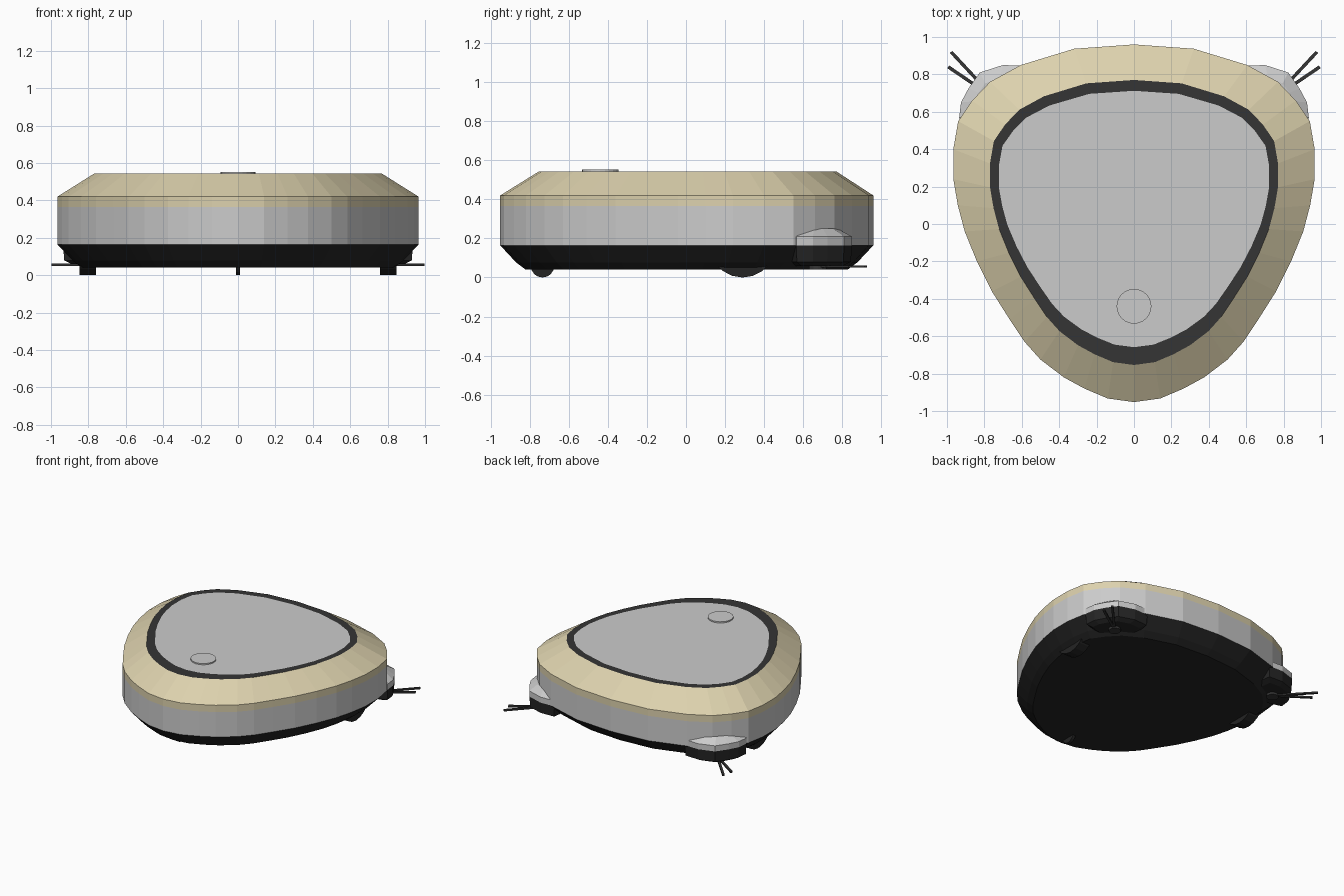
import bpy, bmesh, math
from mathutils import Vector

if "Cube" in bpy.data.objects:
    bpy.data.objects.remove(bpy.data.objects["Cube"])


def material(name, rgb):
    m = bpy.data.materials.new(name)
    m.diffuse_color = (*rgb, 1)
    m.use_nodes = True
    m.node_tree.nodes["Principled BSDF"].inputs["Base Color"].default_value = m.diffuse_color
    return m


BLACK = material("black plastic", (0.018, 0.018, 0.018))
DARK = material("dark trim", (0.035, 0.035, 0.035))
CREAM = material("cream shell", (0.72, 0.64, 0.42))


def finish(bm, name, mat=None):
    bmesh.ops.recalc_face_normals(bm, faces=bm.faces)
    me = bpy.data.meshes.new(name)
    bm.to_mesh(me)
    bm.free()
    ob = bpy.data.objects.new(name, me)
    bpy.context.collection.objects.link(ob)
    if mat:
        me.materials.append(mat)
    return ob


def loft(name, rings, mat=None, bottom=False, top=False):
    bm = bmesh.new()
    loops = [[bm.verts.new(p) for p in ring] for ring in rings]
    for a, b in zip(loops, loops[1:]):
        for i in range(len(a)):
            j = (i + 1) % len(a)
            bm.faces.new((a[i], a[j], b[j], b[i]))
    if bottom:
        bm.faces.new(loops[0][::-1])
    if top:
        bm.faces.new(loops[-1])
    return finish(bm, name, mat)


def cylinder(name, r, depth, loc, sides, axis='Z', mat=None):
    rot = (0, math.pi / 2, 0) if axis == 'X' else (0, 0, 0)
    bpy.ops.mesh.primitive_cylinder_add(vertices=sides, radius=r, depth=depth,
                                        location=loc, rotation=rot)
    ob = bpy.context.object
    ob.name = name
    if mat:
        ob.data.materials.append(mat)
    return ob


# Rounded-triangle outline, right half from back to front, then mirrored
half = [(0, .96), (.32, .937), (.605, .85), (.77, .76), (.865, .66), (.94, .55),
        (.966, .40), (.966, .24), (.942, .10), (.905, -.04), (.84, -.20),
        (.76, -.36), (.665, -.51), (.585, -.63), (.50, -.725), (.375, -.82),
        (.265, -.88), (.14, -.933), (0, -.952)]
outline = half + [(-x, y) for x, y in half[-2:0:-1]]


def ring(z, sx=1, sy=1, dy=0):
    return [(x * sx, y * sy + dy, z) for x, y in outline]


# Body shell in stacked bands
loft("base", [ring(.042, .865, .865), ring(.078, .915, .915), ring(.165)], BLACK, bottom=True)
loft("side_wall", [ring(.165), ring(.365)])
loft("upper_shell", [ring(.365), ring(.42), ring(.543, .797, .797, .005)], CREAM)
loft("top_trim", [ring(.543, .797, .797, .005), ring(.543, .748, .717, .024)], DARK)
loft("top_panel", [ring(.543, .748, .717, .024)], top=True)

# Round button on the lid
cylinder("lid_button", .093, .016, (0, -.44, .545), 24)

# Brush housings, drive wheels and side brushes, mirrored left and right
pod = [(.58, .845), (.70, .85), (.825, .81), (.885, .725), (.925, .65), (.935, .565),
       (.70, .50), (.55, .65)]
centre = Vector((.75, .665))


def pod_ring(z, s, side):
    pts = [centre + (Vector(p) - centre) * s for p in pod]
    return [(p.x * side, p.y, z) for p in pts]


for side, tag in ((1, "right"), (-1, "left")):
    loft("brush_housing_base_" + tag,
         [pod_ring(.06, .75, side), pod_ring(.08, .97, side), pod_ring(.165, 1, side)],
         BLACK, bottom=True)
    loft("brush_housing_" + tag,
         [pod_ring(.165, 1, side), pod_ring(.21, 1, side), pod_ring(.25, .6, side)], top=True)
    cylinder("drive_wheel_" + tag, .17, .088, (.803 * side, .29, .17), 20, 'X', BLACK)
    hub = (.75 * side, .675)
    cylinder("brush_hub_" + tag, .045, .03, (*hub, .057), 12, mat=DARK)
    # Two thin bristle arms per brush
    for k, tip in enumerate(((.978, .92), (.993, .84))):
        d = Vector((tip[0] * side - hub[0], tip[1] - hub[1]))
        bpy.ops.mesh.primitive_cube_add(
            size=1, location=(hub[0] + d.x / 2, hub[1] + d.y / 2, .056),
            rotation=(0, 0, math.atan2(d.y, d.x)))
        arm = bpy.context.object
        arm.name = f"bristle_{tag}_{k + 1}"
        arm.scale = (d.length, .018, .012)
        arm.data.materials.append(DARK)

# Front caster wheel
cylinder("caster_wheel", .06, .024, (0, -.735, .06), 16, 'X', BLACK)
